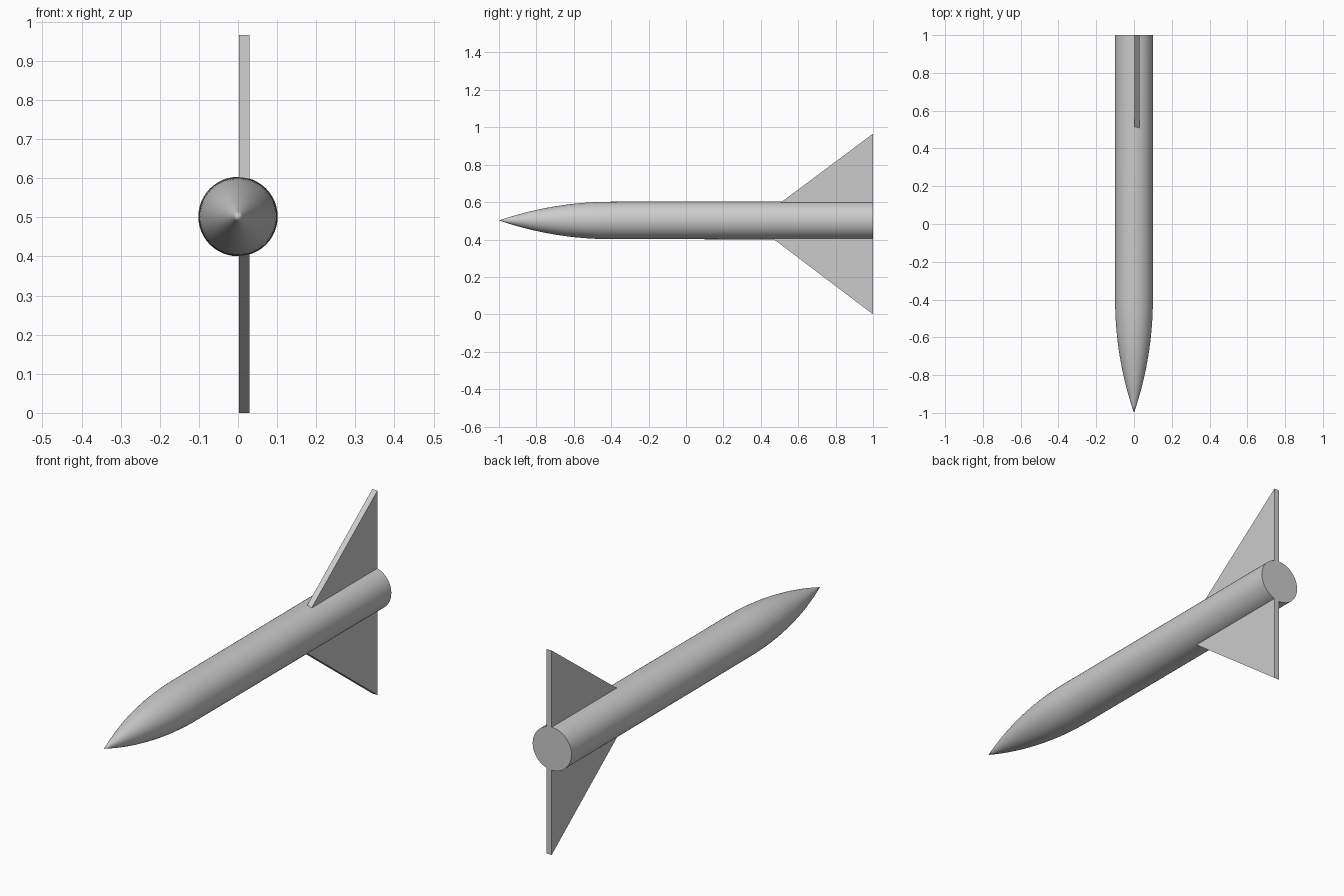
import bpy, bmesh, math
from mathutils import Vector

if "Cube" in bpy.data.objects:
    bpy.data.objects.remove(bpy.data.objects["Cube"])

AXIS_Z = 0.502
NOSE_LEN, RADIUS, SIDES = 0.6, 0.1, 48


def finish(name, bm):
    bmesh.ops.recalc_face_normals(bm, faces=bm.faces)
    mesh = bpy.data.meshes.new(name)
    bm.to_mesh(mesh)
    bm.free()
    obj = bpy.data.objects.new(name, mesh)
    bpy.context.collection.objects.link(obj)
    return obj


def lathe(name, profile):
    """Spin (y, radius) points around the long axis."""
    bm = bmesh.new()
    verts = [bm.verts.new((r, y, AXIS_Z)) for y, r in profile]
    edges = [bm.edges.new(pair) for pair in zip(verts, verts[1:])]
    bmesh.ops.spin(bm, geom=verts + edges, cent=(0, 0, AXIS_Z), axis=(0, 1, 0),
                   angle=math.tau, steps=SIDES, use_duplicate=False)
    bmesh.ops.remove_doubles(bm, verts=bm.verts, dist=1e-5)
    return finish(name, bm)


def fin(name, outline, x0=0.002, x1=0.029):
    """Flat plate from a (y, z) outline, thickened along x."""
    bm = bmesh.new()
    face = bm.faces.new([bm.verts.new((x0, y, z)) for y, z in outline])
    new = bmesh.ops.extrude_face_region(bm, geom=[face])["geom"]
    moved = [v for v in new if isinstance(v, bmesh.types.BMVert)]
    bmesh.ops.translate(bm, verts=moved, vec=Vector((x1 - x0, 0, 0)))
    return finish(name, bm)


# Fuselage: tangent ogive nose, long tube, flat tail
rho = (RADIUS ** 2 + NOSE_LEN ** 2) / (2 * RADIUS)
profile = [(-1.0, 0.0)]
for i in range(1, 17):
    y = -1.0 + NOSE_LEN * i / 16
    profile.append((y, math.sqrt(rho ** 2 - (y + 1 - NOSE_LEN) ** 2) + RADIUS - rho))
profile += [(1.0, 0.1015), (1.0, 0.0)]
body = lathe("rocket_body", profile)
bpy.context.view_layer.objects.active = body
body.select_set(True)
bpy.ops.object.shade_smooth_by_angle(angle=math.radians(30))

# Tail fins, rooted slightly inside the tube
fin("upper_fin", [(0.483, 0.58), (1.0, 0.58), (1.0, 0.966)])
fin("lower_fin", [(0.44, 0.424), (1.0, 0.424), (1.0, 0.0)])
